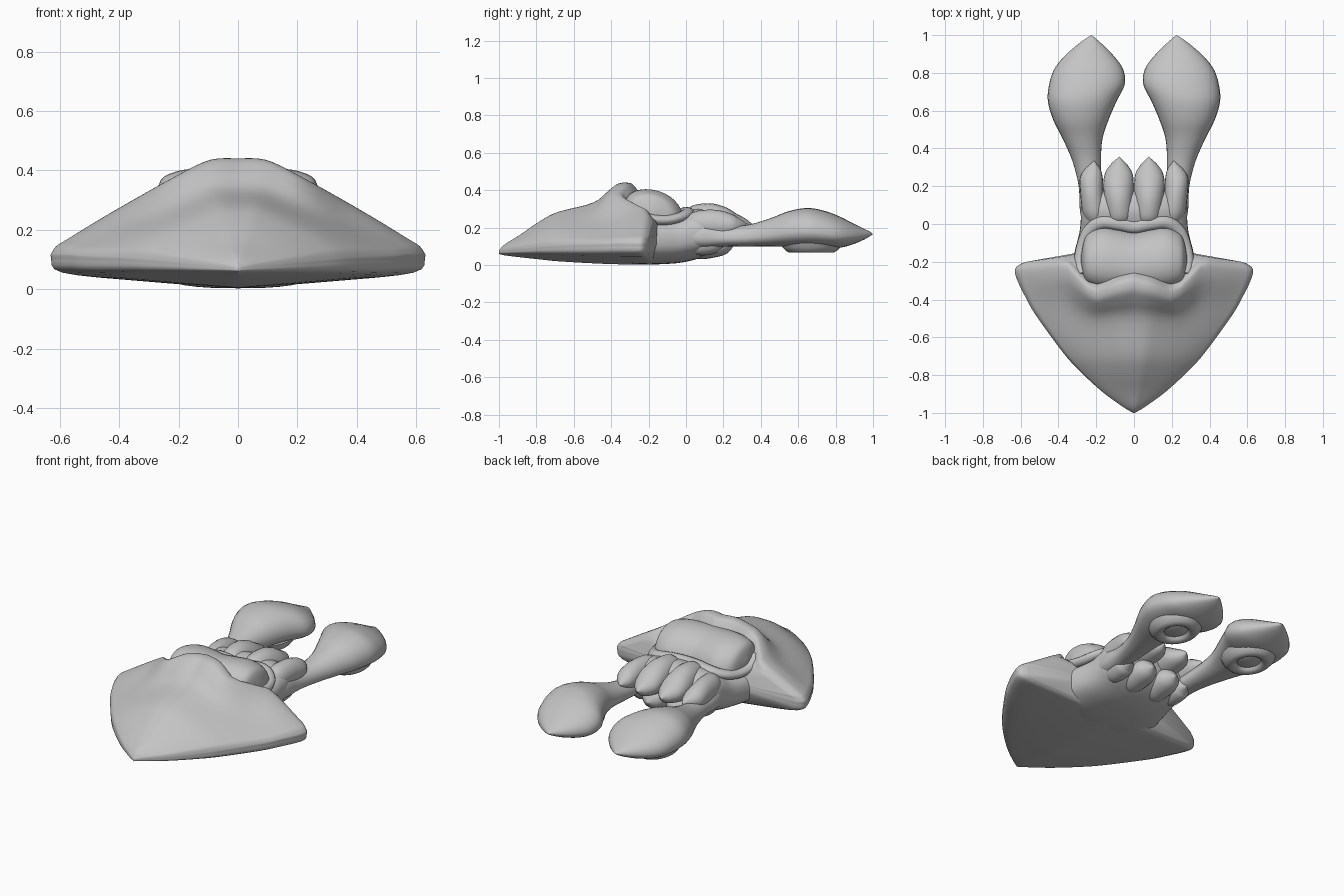
import bpy, bmesh, math
from mathutils import Vector

skin = bpy.data.materials.new("grey skin")
skin.diffuse_color = (0.55, 0.55, 0.55, 1)


def spline(rows, steps):
    """Smooth interpolation through rows of numbers."""
    out = []
    for i in range(len(rows) - 1):
        a, b = rows[max(i - 1, 0)], rows[i]
        c, d = rows[i + 1], rows[min(i + 2, len(rows) - 1)]
        for s in range(steps):
            t = s / steps
            out.append([0.5 * (2 * q + (r - p) * t + (2 * p - 5 * q + 4 * r - w) * t * t
                               + (3 * q - p - 3 * r + w) * t ** 3)
                        for p, q, r, w in zip(a, b, c, d)])
    return out + [list(rows[-1])]


def lerp_table(table, x):
    for (x0, y0), (x1, y1) in zip(table, table[1:]):
        if x <= x1:
            return y0 + (y1 - y0) * (x - x0) / (x1 - x0)
    return table[-1][1]


def skin_rings(name, rings, angle=60, end=None):
    """Bridge closed rings of points and close both ends with fans."""
    bm = bmesh.new()
    loops = [[bm.verts.new(p) for p in r] for r in rings]
    n = len(loops[0])
    for a, b in zip(loops, loops[1:]):
        for i in range(n):
            bm.faces.new((a[i], a[(i + 1) % n], b[(i + 1) % n], b[i]))
    for loop in (loops[0], loops[-1]):
        mid = bm.verts.new(sum((v.co for v in loop), Vector()) / n)
        if end and loop is loops[-1]:
            mid.co = end
        for i in range(n):
            bm.faces.new((loop[i], loop[(i + 1) % n], mid))
    bmesh.ops.remove_doubles(bm, verts=bm.verts, dist=0.0005)
    bmesh.ops.recalc_face_normals(bm, faces=bm.faces)
    me = bpy.data.meshes.new(name)
    bm.to_mesh(me)
    bm.free()
    me.materials.append(skin)
    ob = bpy.data.objects.new(name, me)
    bpy.context.collection.objects.link(ob)
    bpy.context.view_layer.objects.active = ob
    for o in bpy.context.selected_objects:
        o.select_set(False)
    ob.select_set(True)
    bpy.ops.object.shade_smooth_by_angle(angle=math.radians(angle))
    return ob


def oval(n, power):
    """Unit superellipse points."""
    pts = []
    for i in range(n):
        a = 2 * math.pi * i / n
        c, s = math.cos(a), math.sin(a)
        pts.append((math.copysign(abs(c) ** power, c), math.copysign(abs(s) ** power, s)))
    return pts


def loft(name, rows, power=1.0, n=28, steps=5, side=1, mid=0.5):
    """Rows are y, centre x, half width, top z, bottom z; mid is the height of the widest line."""
    rings = []
    for y, cx, w, zt, zb in spline(rows, steps):
        h = max(zt - zb, 0)
        zc = zb + h * mid
        rings.append([(side * (cx + max(w, 0) * u), y, zc + h * v * (1 - mid if v > 0 else mid))
                      for u, v in oval(n, power)])
    return skin_rings(name, rings)


# Mantle: arrowhead hood; rows are y, half width, top z, edge z, bottom z
mantle_rows = [(-1, 0.004, 0.077, 0.07, 0.06), (-0.97, 0.055, 0.11, 0.078, 0.052),
               (-0.89, 0.165, 0.16, 0.088, 0.042), (-0.78, 0.285, 0.235, 0.10, 0.03),
               (-0.68, 0.375, 0.285, 0.108, 0.02), (-0.48, 0.52, 0.335, 0.115, 0.008),
               (-0.38, 0.575, 0.395, 0.12, 0.004), (-0.31, 0.608, 0.435, 0.12, 0.003),
               (-0.25, 0.628, 0.438, 0.12, 0.003), (-0.22, 0.622, 0.415, 0.12, 0.006),
               (-0.20, 0.59, 0.385, 0.12, 0.02)]
half = spline([(0, 1), (0.15, 0.985), (0.32, 0.83), (0.64, 0.48), (0.9, 0.17), (0.985, 0.05),
               (1, -0.12), (0.94, -0.55), (0.5, -0.8), (0, -1)], 4)
section = half + [(-u, v) for u, v in half[-2:0:-1]]
# Back edge arches over the eye
brow = [(0, -0.25), (0.1, -0.275), (0.2, -0.315), (0.25, -0.29), (0.3, -0.235), (0.36, -0.17), (0.64, -0.21)]
rings = []
for y, w, zt, ze, zb in spline(mantle_rows, 4):
    t = min(max((y + 0.6) / 0.4, 0), 1)
    t = t * t * (3 - 2 * t)
    bulge = 0.6 + 0.4 * min(max((y + 0.9) / 0.5, 0), 1)
    ring = []
    for u, v in section:
        if v > 0:
            v = v ** bulge
        x = u * w
        z = ze + v * ((zt - ze) if v > 0 else (ze - zb))
        back = lerp_table(brow, abs(x)) if v > 0.1 else -0.15 - 0.095 * abs(x)
        ring.append((x, y + t * (back + 0.20), z))
    rings.append(ring)
skin_rings("mantle", rings, end=(0, -0.1, 0.17))

# Head behind the mantle
loft("head", [(-0.36, 0, 0.22, 0.24, 0.012), (-0.24, 0, 0.33, 0.265, 0.004),
              (-0.15, 0, 0.315, 0.262, 0.004), (-0.05, 0, 0.29, 0.27, 0.01),
              (0.02, 0, 0.282, 0.298, 0.022), (0.08, 0, 0.28, 0.305, 0.04),
              (0.14, 0, 0.265, 0.285, 0.07), (0.175, 0, 0.23, 0.25, 0.1),
              (0.19, 0, 0.12, 0.21, 0.13)], 0.75, 40)

# Wide visor-like eye, lofted across x; rows are x, centre y, y radius, centre z, z radius
eye_half = [(0, -0.198, 0.158, 0.26, 0.14), (0.08, -0.188, 0.162, 0.26, 0.142),
            (0.16, -0.178, 0.165, 0.26, 0.142), (0.22, -0.18, 0.148, 0.262, 0.128),
            (0.26, -0.185, 0.11, 0.27, 0.095), (0.28, -0.185, 0.02, 0.28, 0.02)]
eye_rows = [(-r[0],) + r[1:] for r in eye_half[:0:-1]] + eye_half
skin_rings("eye", [[(x, cy + ry * u, cz + rz * v - 0.15 * ry * u) for u, v in oval(32, 0.95)]
                   for x, cy, ry, cz, rz in spline(eye_rows, 5)])


# Eyelid ridge around the rear of the eye
def tube(name, points, radius, n=14):
    path = [Vector(p) for p in spline(points, 6)]
    rings = []
    for i, p in enumerate(path):
        d = (path[min(i + 1, len(path) - 1)] - path[max(i - 1, 0)]).normalized()
        side = d.cross(Vector((0, 0, 1))).normalized()
        up = side.cross(d)
        rings.append([p + radius * (1.3 * side * u + up * v) for u, v in oval(n, 1)])
    return skin_rings(name, rings)


lid = [(0, -0.015, 0.28), (0.08, 0.0, 0.285), (0.17, 0.008, 0.278), (0.235, -0.035, 0.255),
       (0.268, -0.11, 0.24), (0.283, -0.2, 0.25), (0.27, -0.27, 0.29)]
tube("eyelid", [(-x, y, z) for x, y, z in lid[:0:-1]] + lid, 0.026)

# Short arms and long tentacles, mirrored
for side, label in ((1, "right"), (-1, "left")):
    loft(label + "_upper_inner_arm",
         [(0.0, 0.075, 0.05, 0.29, 0.2), (0.04, 0.076, 0.07, 0.32, 0.16),
          (0.13, 0.08, 0.078, 0.33, 0.15), (0.21, 0.082, 0.081, 0.31, 0.15),
          (0.27, 0.081, 0.072, 0.275, 0.16), (0.315, 0.08, 0.044, 0.25, 0.175),
          (0.34, 0.079, 0.018, 0.232, 0.195), (0.358, 0.078, 0, 0.215, 0.215)], n=20, side=side)
    loft(label + "_upper_outer_arm",
         [(0.0, 0.2, 0.04, 0.26, 0.18), (0.06, 0.21, 0.062, 0.29, 0.15),
          (0.16, 0.222, 0.062, 0.295, 0.14), (0.24, 0.226, 0.061, 0.275, 0.15),
          (0.285, 0.22, 0.045, 0.25, 0.17), (0.315, 0.214, 0.02, 0.23, 0.19),
          (0.335, 0.21, 0, 0.21, 0.21)], n=20, side=side)
    for name, cx, w, tip, drop in (("inner", 0.08, 0.078, 0.26, 0.0), ("outer", 0.2, 0.062, 0.22, 0.02)):
        loft(f"{label}_lower_{name}_arm",
             [(0.0, cx, 0.03, 0.14, 0.06 + drop), (0.07, cx, w * 0.9, 0.18, 0.032 + drop),
              (0.15, cx, w, 0.18, 0.04 + drop), (tip - 0.04, cx, w * 0.75, 0.165, 0.062 + drop),
              (tip, cx, 0, 0.11, 0.11)], n=20, side=side)
    loft(label + "_tentacle",
         [(-0.02, 0.23, 0.04, 0.21, 0.11), (0.08, 0.235, 0.052, 0.225, 0.095),
          (0.2, 0.233, 0.06, 0.205, 0.1), (0.33, 0.25, 0.075, 0.215, 0.1),
          (0.45, 0.272, 0.105, 0.25, 0.1), (0.55, 0.281, 0.146, 0.288, 0.098),
          (0.65, 0.274, 0.182, 0.305, 0.095), (0.74, 0.249, 0.2, 0.29, 0.09),
          (0.82, 0.24, 0.182, 0.26, 0.092), (0.89, 0.237, 0.13, 0.225, 0.11),
          (0.95, 0.232, 0.066, 0.195, 0.135), (0.985, 0.228, 0.022, 0.178, 0.155),
          (1.0, 0.225, 0, 0.165, 0.165)], 0.95, side=side, mid=0.4)
    # Flared, cupped sucker under each club
    cup = [(0.17, 0.125), (0.155, 0.095), (0.135, 0.075), (0.118, 0.066), (0.095, 0.067),
           (0.08, 0.075), (0.072, 0.088), (0.045, 0.08), (0.0, 0.076)]
    skin_rings(label + "_sucker",
               [[(side * 0.262 + 0.85 * r * u, 0.67 + r * v, z) for u, v in oval(32, 1)] for r, z in cup])
